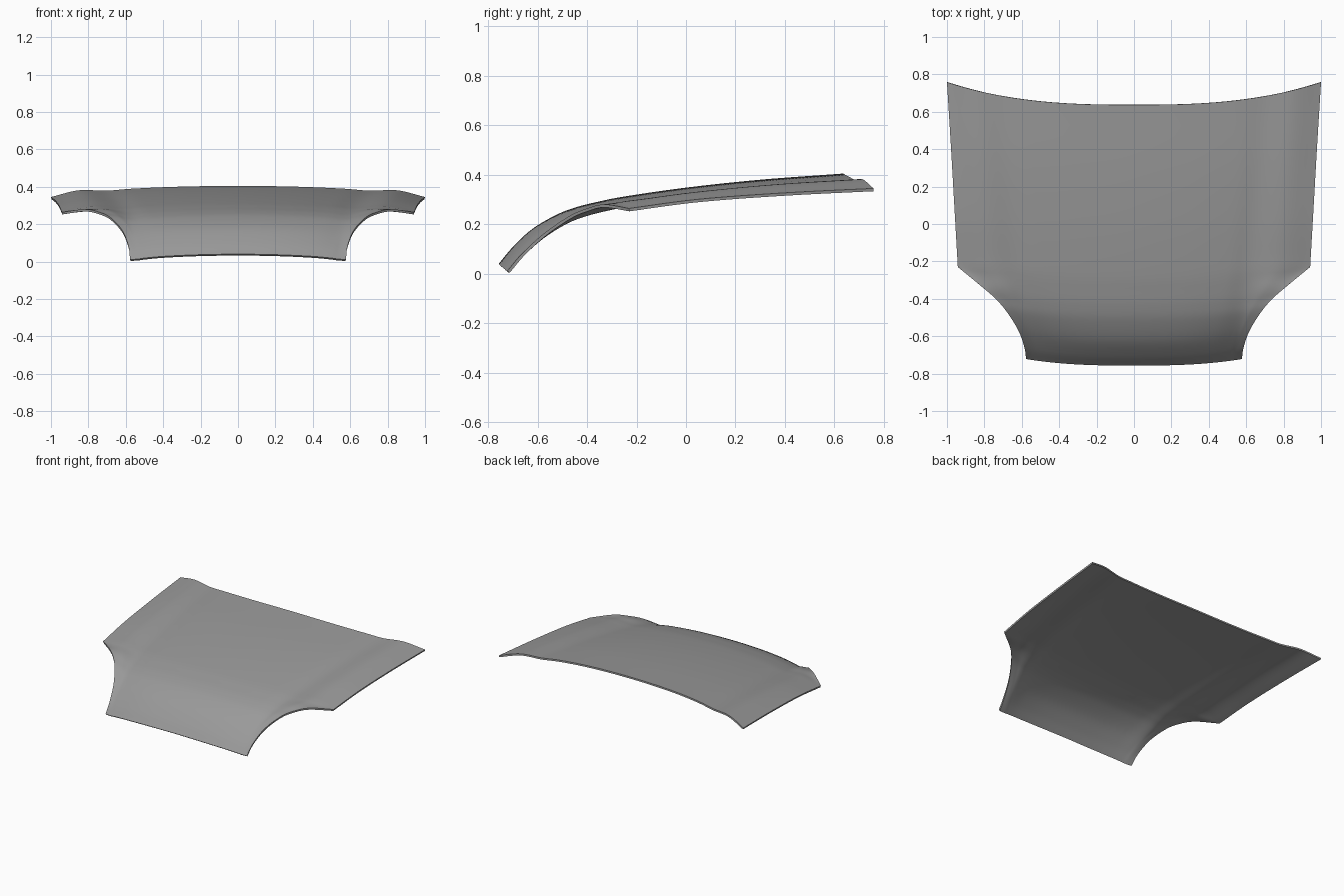
import bpy, bmesh

if "Cube" in bpy.data.objects:
    bpy.data.objects.remove(bpy.data.objects["Cube"])

# Stations front to back:
# y centre, y edge, half width, crease x, z centre, z crease, z fender crown, z edge
ROWS = [
    (-.757, -.722, .577, .49, .040, .020, .014, .011),
    (-.70, -.66, .586, .51, .108, .084, .080, .084),
    (-.62, -.57, .618, .535, .182, .154, .156, .166),
    (-.52, -.47, .680, .565, .240, .212, .222, .234),
    (-.44, -.40, .740, .585, .270, .240, .254, .264),
    (-.36, -.33, .820, .60, .290, .260, .278, .280),
    (-.25, -.23, .942, .62, .312, .282, .294, .264),
    (.00, .05, .958, .645, .348, .319, .329, .301),
    (.30, .40, .978, .675, .380, .354, .360, .327),
    (.637, .758, 1.0, .705, .405, .379, .381, .345),
]
CORNER = 6      # row where wheel arch meets the straight side
SUB = 6         # subdivisions per station
COLS = 40


def spline(pts, t):
    """Uniform Catmull-Rom through tuples, t measured in point index."""
    n = len(pts)
    i = min(int(t), n - 2)
    f = t - i
    b, c = pts[i], pts[i + 1]
    a = pts[i - 1] if i > 0 else [2 * p - q for p, q in zip(b, c)]
    d = pts[i + 2] if i + 2 < n else [2 * q - p for p, q in zip(b, c)]
    return [q + .5 * f * (r - p + f * (2 * p - 5 * q + 4 * r - s
            + f * (3 * (q - r) + s - p))) for p, q, r, s in zip(a, b, c, d)]


def station(t):
    row = spline(ROWS, t)
    # keep the outline corner sharp by splining each side separately
    part = spline(ROWS[:CORNER + 1], t) if t <= CORNER else spline(ROWS[CORNER:], t - CORNER)
    row[1:3] = part[1:3]
    row[7] = part[7]
    return row


def section(row):
    """Points across the right half: crowned panel, crease, fender crown, edge."""
    yc, ye, w, xc, zc, zk, zh, ze = row
    drop = zc - zk
    half = [(.45 * xc, zc - .18 * drop), (.8 * xc, zc - .58 * drop), (xc, zk),
            ((xc + w) / 2, zh), (w, ze)]
    ctrl = [(-half[0][0], half[0][1]), (0, zc)] + half
    out = []
    for j in range(COLS + 1):
        x, z = spline(ctrl, 1 + 5 * j / COLS)
        x = max(x, 0)
        out.append((x, yc + (ye - yc) * (x / w) ** 2.7, z))
    return out


# Hood skin, right half
bm = bmesh.new()
grid = [[bm.verts.new(p) for p in section(station(i / SUB))]
        for i in range((len(ROWS) - 1) * SUB + 1)]
for r0, r1 in zip(grid, grid[1:]):
    for j in range(COLS):
        bm.faces.new((r0[j], r0[j + 1], r1[j + 1], r1[j]))
mesh = bpy.data.meshes.new("hood_panel")
bm.to_mesh(mesh)
bm.free()
hood = bpy.data.objects.new("hood_panel", mesh)
bpy.context.collection.objects.link(hood)

# Dark grey paint
paint = bpy.data.materials.new("dark_grey")
paint.diffuse_color = (.32, .32, .32, 1)
paint.use_nodes = True
paint.node_tree.nodes["Principled BSDF"].inputs["Base Color"].default_value = paint.diffuse_color
mesh.materials.append(paint)

# Mirror to the left and give the sheet its thickness
mirror = hood.modifiers.new("mirror", 'MIRROR')
mirror.use_clip = True
solid = hood.modifiers.new("thickness", 'SOLIDIFY')
solid.thickness = .012
solid.offset = -1

bpy.context.view_layer.objects.active = hood
hood.select_set(True)
bpy.ops.object.modifier_apply(modifier="mirror")
bpy.ops.object.modifier_apply(modifier="thickness")
bpy.ops.object.shade_smooth_by_angle(angle=.6)
